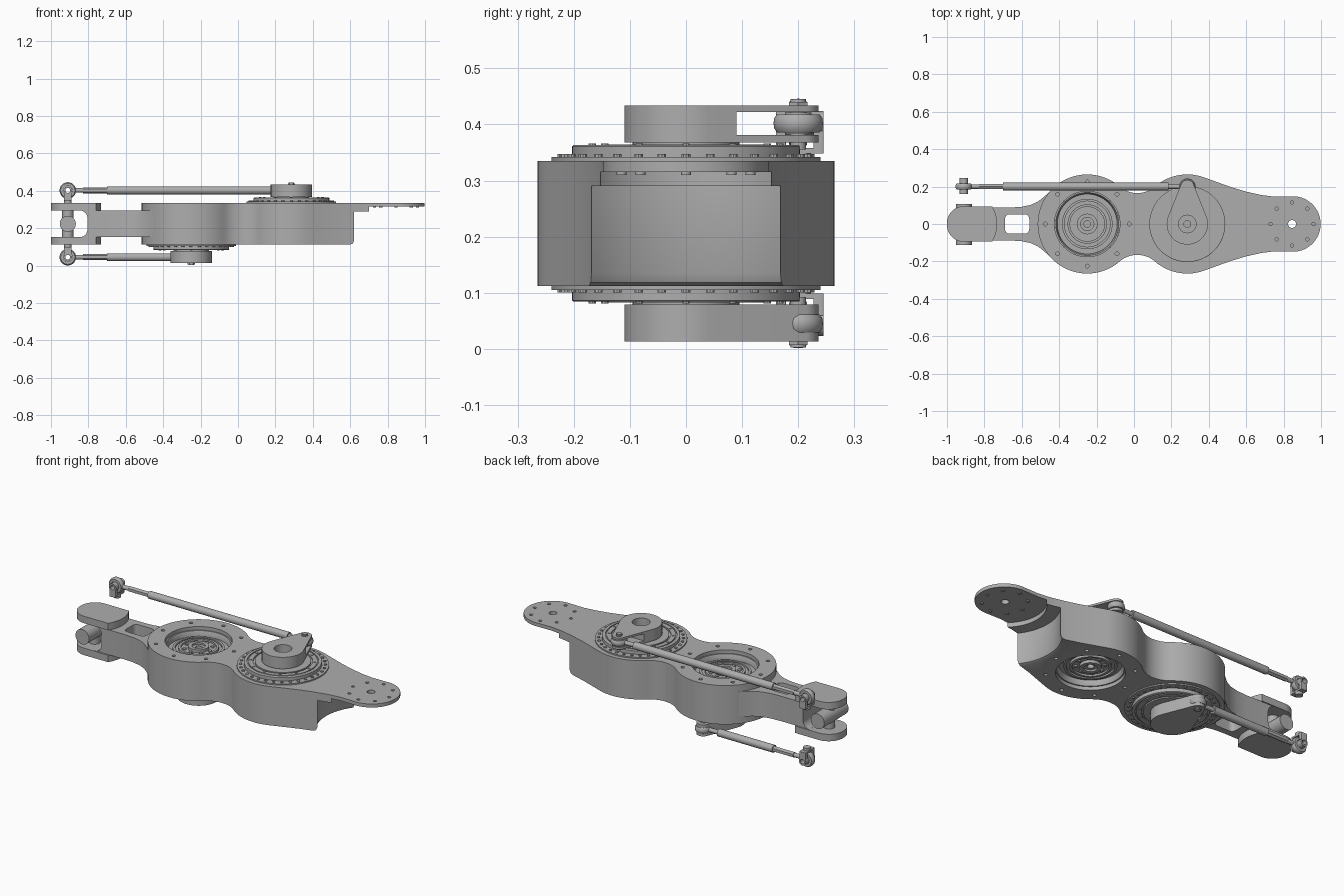
import bpy, bmesh
from math import sin, cos, pi, radians
from mathutils import Matrix, Vector

if "Cube" in bpy.data.objects:
    bpy.data.objects.remove(bpy.data.objects["Cube"], do_unlink=True)

grey = bpy.data.materials.new("machined_grey")
grey.use_nodes = True
colour = (0.42, 0.42, 0.42, 1)
grey.diffuse_color = colour
grey.node_tree.nodes["Principled BSDF"].inputs["Base Color"].default_value = colour

# Shared layout: two joint axes, mid height, pin line, flange centre
JA, JB, END, FORK = -0.25, 0.285, 0.845, -0.91
BOT, TOP = 0.112, 0.335
MID = (BOT + TOP) / 2
PIN_Y, ROD_Z = 0.2, 0.402
I = Matrix.Identity(4)
MIRROR = Matrix.Translation((0, 0, 2 * MID)) @ Matrix.Scale(-1, 4, (0, 0, 1))
SWAP = Matrix.Translation((JA - JB, 0, 0)) @ MIRROR


def at(x, y, z=0, axis="Z"):
    turn = {"Z": I, "X": Matrix.Rotation(pi / 2, 4, "Y"), "Y": Matrix.Rotation(-pi / 2, 4, "X")}
    return Matrix.Translation((x, y, z)) @ turn[axis]


def arc(cx, cy, r, a0, a1, n=16):
    steps = [radians(a0 + (a1 - a0) * i / n) for i in range(n + 1)]
    return [(cx + r * cos(a), cy + r * sin(a)) for a in steps]


def lathe(bm, profile, m=I, n=48):
    """Revolve a closed (radius, height) profile."""
    rows = [[bm.verts.new(m @ Vector((r * cos(2 * pi * k / n), r * sin(2 * pi * k / n), z)))
             for r, z in profile] for k in range(n)]
    count = len(profile)
    for k in range(n):
        a, b = rows[k], rows[(k + 1) % n]
        for j in range(count):
            i = (j + 1) % count
            if profile[j][0] > 0 or profile[i][0] > 0:
                bm.faces.new((a[j], b[j], b[i], a[i]))
    bmesh.ops.remove_doubles(bm, verts=[v for row in rows for v in row], dist=1e-6)


def rod(bm, r, z0, z1, m=I, n=32):
    lathe(bm, [(0, z0), (r, z0), (r, z1), (0, z1)], m, n)


def tube(bm, r0, r1, z0, z1, m=I, n=40):
    lathe(bm, [(r0, z0), (r1, z0), (r1, z1), (r0, z1)], m, n)


def prism(bm, points, z0, z1, m=I):
    low = [bm.verts.new(m @ Vector((x, y, z0))) for x, y in points]
    high = [bm.verts.new(m @ Vector((x, y, z1))) for x, y in points]
    bm.faces.new(low[::-1])
    bm.faces.new(high)
    for i in range(len(points)):
        j = (i + 1) % len(points)
        bm.faces.new((low[i], low[j], high[j], high[i]))


def rounded(x0, x1, y0, y1, r):
    return (arc(x1 - r, y1 - r, r, 0, 90, 6) + arc(x0 + r, y1 - r, r, 90, 180, 6)
            + arc(x0 + r, y0 + r, r, 180, 270, 6) + arc(x1 - r, y0 + r, r, 270, 360, 6))


def both_sides(half):
    """Close an outline from its upper half, given left to right."""
    return half + [(x, -y) for x, y in reversed(half) if y > 1e-5]


def circle_of(cx, radius, count):
    return [(cx + radius * cos(2 * pi * k / count), radius * sin(2 * pi * k / count)) for k in range(count)]


def finish(name, bm, m=I, cutter=None):
    def make(label, b):
        b.transform(m)
        bmesh.ops.recalc_face_normals(b, faces=b.faces[:])
        me = bpy.data.meshes.new(label)
        b.to_mesh(me)
        b.free()
        o = bpy.data.objects.new(label, me)
        bpy.context.collection.objects.link(o)
        return o
    ob = make(name, bm)
    if cutter:
        tool = make(name + "_cutter", cutter)
        tool.hide_render = True
        mod = ob.modifiers.new("cut", "BOOLEAN")
        mod.operation, mod.solver, mod.object = "DIFFERENCE", "EXACT", tool
        graph = bpy.context.evaluated_depsgraph_get()
        cut = bpy.data.meshes.new_from_object(ob.evaluated_get(graph))
        ob.modifiers.clear()
        ob.data = cut
        bpy.data.objects.remove(tool, do_unlink=True)
    ob.data.materials.clear()
    ob.data.materials.append(grey)
    ob.data.shade_smooth()
    ob.data.set_sharp_from_angle(angle=radians(32))
    return ob


# Main housing: two round lobes, a waist and a tapering end flange
half = (arc(JA, 0, 0.265, 180, 49, 32) + arc((JA + JB) / 2, 0.308, 0.143, 229, 311, 14)[1:-1]
        + arc(JB, 0, 0.265, 131, 68, 16)
        + [(0.45, 0.222), (0.52, 0.197), (0.6, 0.173), (0.68, 0.155), (0.75, 0.146)]
        + arc(0.85, 0, 0.148, 95, 0, 20))
body, cut = bmesh.new(), bmesh.new()
prism(body, both_sides(half), BOT, TOP)
lathe(cut, [(0, 0), (0.3, 0), (0.3, BOT), (0.287, 0.118), (0.28, 0.135), (0.28, 0.29), (0.21, 0.29),
            (0.21, 0.315), (0.021, 0.315), (0.021, 0.4), (0, 0.4)], at(END, 0), 96)
for x, y in circle_of(END, 0.115, 8):
    rod(cut, 0.009, 0.31, 0.4, at(x, y), 16)
for m in (I, SWAP):
    lathe(cut, [(0, 0.2), (0.13, 0.2), (0.13, 0.285), (0.175, 0.285), (0.175, 0.4), (0, 0.4)],
          m @ at(JA - (JA - JB if m == SWAP else 0) + (JB - JA if m == SWAP else 0) - (JB - JA if m == SWAP else 0) + (JB - JA if m == SWAP else 0), 0), 64)
    shift = JB - JA if m == SWAP else 0
    for x, y in circle_of(JA + 2 * shift, 0.225, 8):
        rod(cut, 0.01, 0.31, 0.4, m @ at(x, y), 16)
finish("housing", body, cutter=cut)

# Neck with a window and a filleted fork throat
neck, cut = bmesh.new(), bmesh.new()
prism(neck, both_sides([(-0.845, 0.088), (-0.66, 0.088), (-0.6, 0.092), (-0.55, 0.103), (-0.51, 0.122),
                        (-0.47, 0.155), (-0.43, 0.19)]), 0.152, 0.295)
prism(cut, rounded(-0.69, -0.56, -0.052, 0.052, 0.025), 0.1, 0.4)
slot = at(0, 0, 0, "Y")
prism(cut, rounded(-1.1, -0.805, -0.2948, -0.1522, 0.04), -0.2, 0.2, slot)
finish("neck", neck, cutter=cut)

# Fork arms, rounded at the tip and bowed at the neck
fork_half = arc(-0.91, 0.005, 0.09, 180, 90, 12) + arc(FORK, 0, 0.178, 32, 0, 8)
for name, z0, z1 in (("upper_fork_arm", 0.295, TOP), ("lower_fork_arm", BOT, 0.152)):
    bm = bmesh.new()
    prism(bm, both_sides(fork_half), z0, z1)
    finish(name, bm)

# Cross shaft held in the fork
bm = bmesh.new()
rod(bm, 0.043, -0.113, 0.107, at(FORK, 0, MID, "Y"))
rod(bm, 0.03, 0.152, 0.295, at(FORK, 0))
finish("cross_shaft", bm)

for side, m, flip in (("upper", I, I), ("lower", SWAP, MIRROR)):
    # Stepped gear hub in the recess opposite the crank
    bm = bmesh.new()
    lathe(bm, [(0.018, 0.23), (0.135, 0.23), (0.135, 0.298), (0.122, 0.298), (0.122, 0.288), (0.105, 0.288),
               (0.105, 0.302), (0.092, 0.302), (0.092, 0.292), (0.055, 0.292), (0.055, 0.308),
               (0.035, 0.308), (0.035, 0.298), (0.018, 0.298)], at(JA, 0), 64)
    lathe(bm, [(0.16, 0.28), (0.1749, 0.28), (0.1749, 0.315), (0.168, 0.315), (0.16, 0.295)], at(JA, 0), 64)
    for x, y in circle_of(JA, 0.074, 8):
        rod(bm, 0.01, 0.285, 0.299, at(x, y), 12)
    hub_m = I if side == "upper" else Matrix.Translation((2 * (JB - JA), 0, 0)) @ SWAP
    finish(side + "_gear_hub", bm, hub_m)

    # Output bearing: stepped disc, grooves and bolt rings
    bm = bmesh.new()
    lathe(bm, [(0.018, 0.24), (0.1, 0.24), (0.1, 0.33), (0.24, 0.33), (0.24, 0.342), (0.203, 0.342),
               (0.203, 0.361), (0.2, 0.363), (0.186, 0.363), (0.186, 0.358), (0.18, 0.358), (0.18, 0.363),
               (0.155, 0.363), (0.155, 0.356), (0.146, 0.356), (0.146, 0.364), (0.095, 0.364),
               (0.095, 0.37), (0.018, 0.37)], at(JB, 0), 80)
    for x, y in circle_of(JB, 0.221, 32):
        rod(bm, 0.008, 0.34, 0.347, at(x, y), 10)
    for x, y in circle_of(JB, 0.167, 12):
        rod(bm, 0.007, 0.36, 0.366, at(x, y), 10)
    finish(side + "_output_bearing", bm, m)

    # Teardrop crank with forked tip and stepped bore
    bm, cut = bmesh.new(), bmesh.new()
    prism(bm, arc(JB, 0, 0.11, 158, 382, 40) + arc(JB, PIN_Y, 0.036, 22, 158, 16), 0.368, 0.434)
    prism(cut, rounded(JB - 0.2, JB + 0.2, 0.09, 0.35, 0.01), 0.381, 0.422)
    lathe(cut, [(0, 0.3), (0.018, 0.3), (0.018, 0.385), (0.047, 0.385), (0.047, 0.5), (0, 0.5)], at(JB, 0), 40)
    finish(side + "_crank", bm, m, cut)

    # Crank pin with a hexagonal nut
    bm = bmesh.new()
    rod(bm, 0.014, 0.355, 0.445, at(JB, PIN_Y))
    rod(bm, 0.019, 0.434, 0.44, at(JB, PIN_Y), 6)
    finish(side + "_crank_pin", bm, m)

    # Push rod with a barrel shaped eye at each end
    tip = JB if side == "upper" else JA
    bm = bmesh.new()
    rod(bm, 0.012, FORK + 0.04, tip - 0.035, at(0, PIN_Y, ROD_Z, "X"))
    rod(bm, 0.016, -0.83, -0.69, at(0, PIN_Y, ROD_Z, "X"), 6)
    rod(bm, 0.021, -0.7, tip - 0.1, at(0, PIN_Y, ROD_Z, "X"))
    eye = [(0.024, -0.016), (0.038, -0.016), (0.043, -0.009), (0.044, 0), (0.043, 0.009),
           (0.038, 0.016), (0.024, 0.016)]
    lathe(bm, eye, at(tip, PIN_Y, ROD_Z))
    lathe(bm, eye, at(FORK, PIN_Y, ROD_Z, "Y"))
    tube(bm, 0.013, 0.024, -0.019, 0.019, at(tip, PIN_Y, ROD_Z))
    finish(side + "_push_rod", bm, flip)

    # Clevis and stud at the fork end of the rod
    bm = bmesh.new()
    tube(bm, 0.013, 0.022, -0.04, 0.045, at(FORK, PIN_Y, ROD_Z, "Y"))
    for y0, y1 in ((0.16, 0.178), (0.227, 0.245)):
        prism(bm, rounded(FORK - 0.02, FORK + 0.02, y0, y1, 0.002), 0.35, 0.388)
    prism(bm, rounded(FORK - 0.02, FORK + 0.02, 0.16, 0.245, 0.002), 0.348, 0.358)
    rod(bm, 0.02, 0.333, 0.35, at(FORK, PIN_Y + 0.003))
    finish(side + "_clevis", bm, flip)
